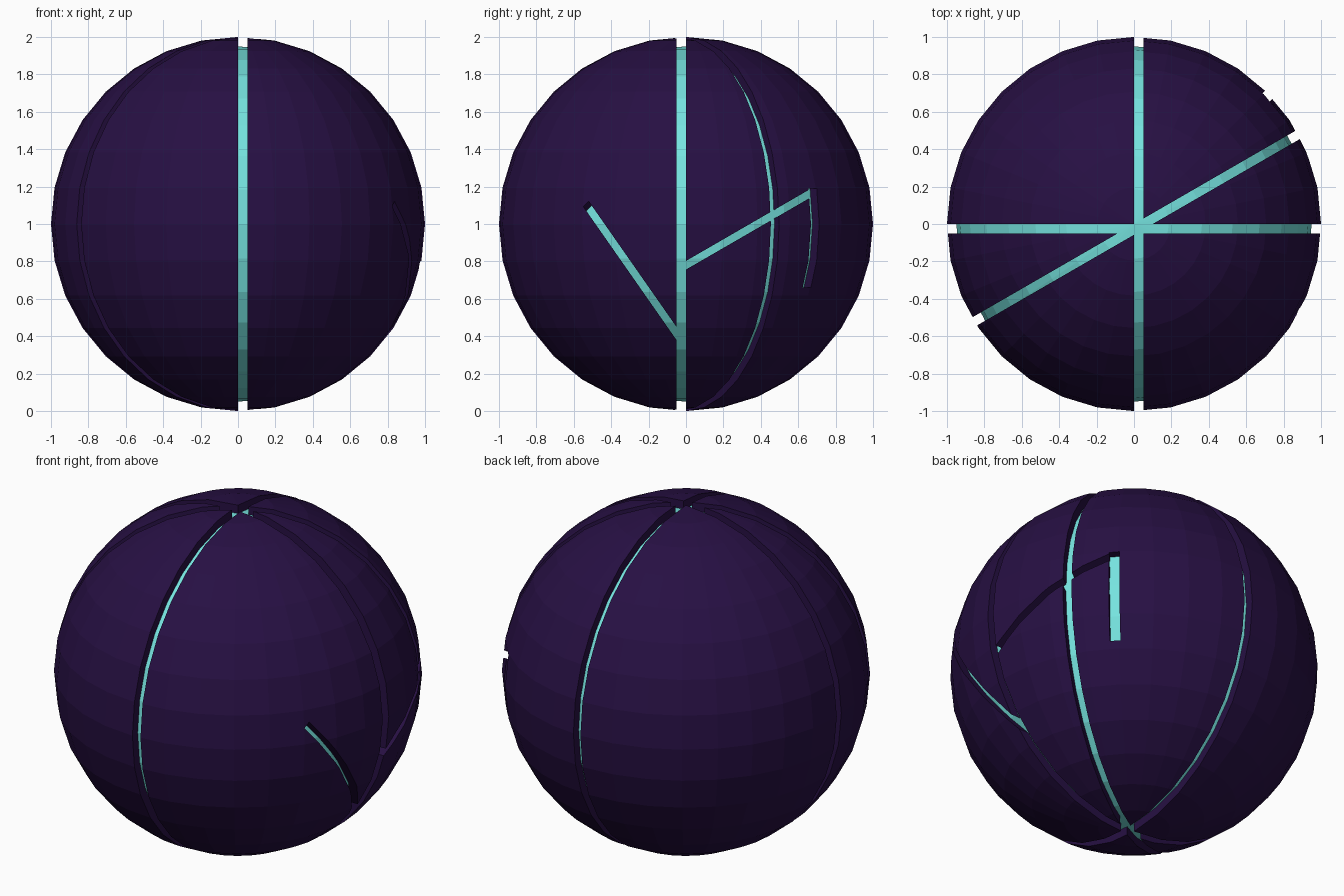
import bpy, math
from mathutils import Vector

if "Cube" in bpy.data.objects:
    bpy.data.objects.remove(bpy.data.objects["Cube"])

CENTRE = Vector((0, 0, 1))
X = Vector((1, 0, 0))


def material(name, colour):
    m = bpy.data.materials.new(name)
    m.diffuse_color = (*colour, 1)
    m.use_nodes = True
    m.node_tree.nodes["Principled BSDF"].inputs["Base Color"].default_value = m.diffuse_color
    return m


def ball(name, radius, mat):
    bpy.ops.mesh.primitive_uv_sphere_add(segments=32, ring_count=16, radius=radius, location=CENTRE)
    ob = bpy.context.object
    ob.name = name
    ob.data.materials.append(mat)
    return ob


def slab(points, normal, lo, hi):
    """Flat polygon thickened from lo to hi along its normal, used as a cutter."""
    n = len(points)
    verts = [p + normal * d for d in (lo, hi) for p in points]
    faces = [list(range(n))[::-1], list(range(n, 2 * n))]
    faces += [(i, (i + 1) % n, n + (i + 1) % n, n + i) for i in range(n)]
    me = bpy.data.meshes.new("groove_cutter")
    me.from_pydata(verts, [], faces)
    # make all faces point outwards
    import bmesh
    bm = bmesh.new()
    bm.from_mesh(me)
    bmesh.ops.recalc_face_normals(bm, faces=bm.faces)
    bm.to_mesh(me)
    bm.free()
    ob = bpy.data.objects.new("groove_cutter", me)
    bpy.context.collection.objects.link(ob)
    ob.hide_render = True
    return ob


def upright(angle, lo, hi, r0, r1, z0, z1):
    """Vertical slab through the centre line at the given angle."""
    a = math.radians(angle)
    d = Vector((math.cos(a), math.sin(a), 0))
    pts = [d * r + Vector((0, 0, z)) for r, z in ((r0, z0), (r1, z0), (r1, z1), (r0, z1))]
    return slab(pts, Vector((-d.y, d.x, 0)), lo, hi)


def side_cut(end, start, end_x, tilt, width):
    """Slanting groove on the right side; its far end leans back by tilt."""
    e, s = Vector((0, *end)), Vector((0, *start))
    d = (e - s).normalized()
    pts = [s + X * 0.3, s + X * 1.2,
           e + d * tilt * (1.2 - end_x) + X * 1.2,
           e + d * tilt * (0.3 - end_x) + X * 0.3]
    return slab(pts, d.cross(X), -width / 2, width / 2)


# glowing core and dark outer shell
core = ball("inner_core", 0.95, material("teal", (0.18, 0.77, 0.74)))
shell = ball("outer_shell", 1.0, material("dark_purple", (0.020, 0.005, 0.056)))

# three full grooves, then the short grooves on the right side
cutters = [upright(a, -0.05, 0, -1.5, 1.5, -0.5, 2.5) for a in (0, 30, 90)]
cutters.append(upright(45, -0.05, 0.008, 0.5, 1.3, 0.66, 1.19))
cutters.append(side_cut((-0.54, 1.115), (-0.03, 0.385), 0.845, 0.62, 0.04))
cutters.append(side_cut((0.67, 1.167), (-0.02, 0.768), 0.73, 1.155, 0.04))

bpy.context.view_layer.objects.active = shell
for c in cutters:
    mod = shell.modifiers.new("groove", 'BOOLEAN')
    mod.operation = 'DIFFERENCE'
    mod.solver = 'EXACT'
    mod.object = c
    bpy.ops.object.modifier_apply(modifier=mod.name)
    bpy.data.objects.remove(c)
